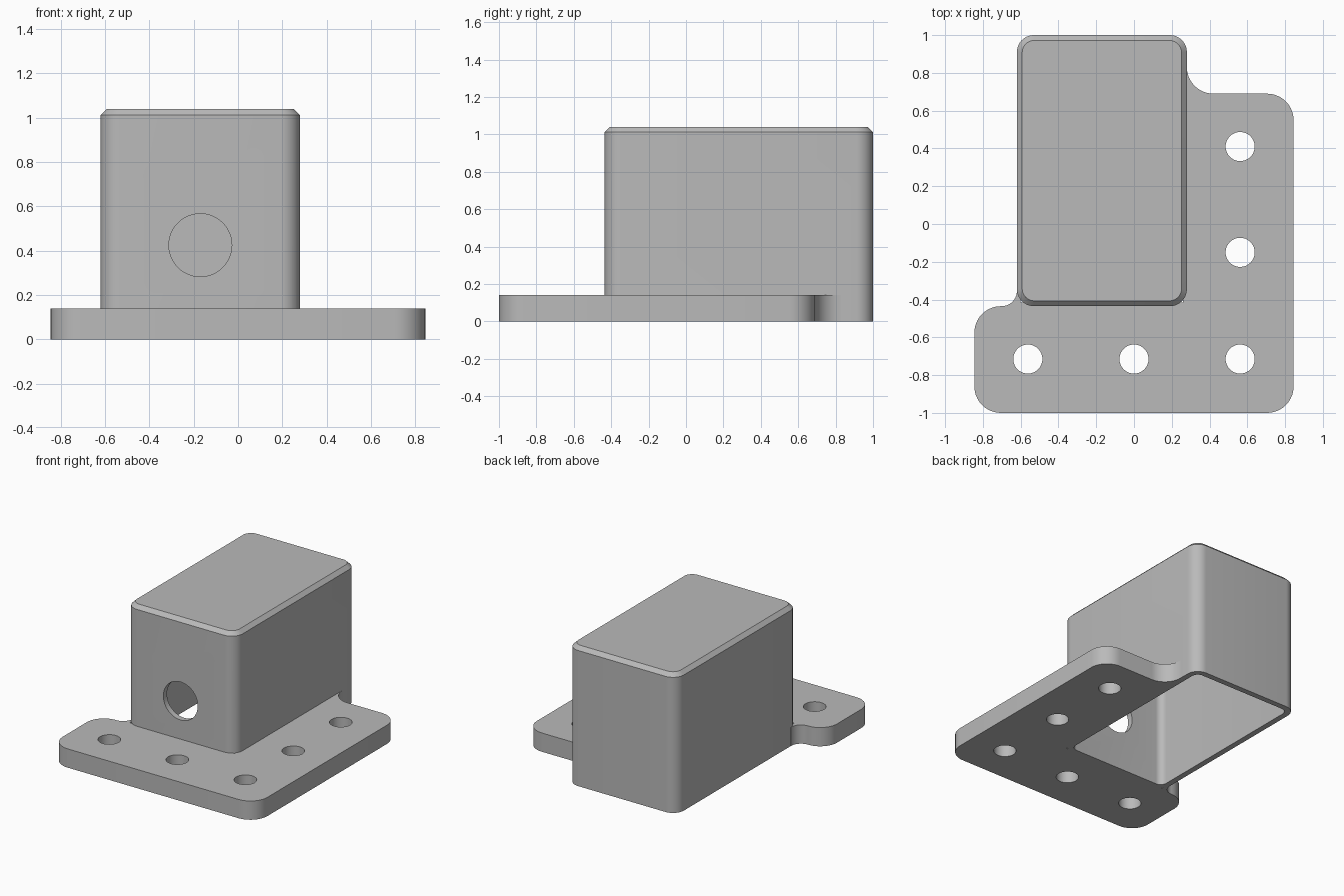
import bpy
from math import pi
from mathutils import Vector, Matrix
import bmesh

cube = bpy.data.objects.get("Cube")
if cube:
    bpy.data.objects.remove(cube, do_unlink=True)

grey = bpy.data.materials.new("Matte grey")
grey.use_nodes = True
tone = (0.49, 0.49, 0.49, 1)
grey.diffuse_color = tone
grey.node_tree.nodes["Principled BSDF"].inputs["Base Color"].default_value = tone


def rounded(corners, steps=10):
    """Round each (x, y, radius) corner; inward and outward corners both work."""
    out = []
    for i, (x, y, r) in enumerate(corners):
        p = Vector((x, y))
        if r == 0:
            out.append(p)
            continue
        a = (Vector(corners[i - 1][:2]) - p).normalized()
        b = (Vector(corners[(i + 1) % len(corners)][:2]) - p).normalized()
        # right-angle corners: sweep a quarter circle between the tangent points
        centre = p + (a + b) * r
        for k in range(steps + 1):
            t = Vector((k / steps * pi / 2, 0)).x
            m = Matrix.Rotation(t, 2) @ Vector((1, 0))
            out.append(centre - b * r * m.x - a * r * m.y)
    return out


def rounded_box(x0, x1, y0, y1, r):
    return rounded([(x0, y0, r), (x1, y0, r), (x1, y1, r), (x0, y1, r)])


def loft(name, rings):
    """Closed solid through a stack of (outline, height) rings."""
    bm = bmesh.new()
    loops = [[bm.verts.new((p.x, p.y, z)) for p in outline] for outline, z in rings]
    bm.faces.new(loops[0][::-1])
    bm.faces.new(loops[-1])
    n = len(loops[0])
    for lo, hi in zip(loops, loops[1:]):
        for i in range(n):
            j = (i + 1) % n
            bm.faces.new((lo[i], lo[j], hi[j], hi[i]))
    bmesh.ops.recalc_face_normals(bm, faces=bm.faces)
    mesh = bpy.data.meshes.new(name)
    bm.to_mesh(mesh)
    bm.free()
    mesh.materials.append(grey)
    obj = bpy.data.objects.new(name, mesh)
    bpy.context.collection.objects.link(obj)
    return obj


def drill(name, radius, depth, location, rotation=(0, 0, 0)):
    bpy.ops.mesh.primitive_cylinder_add(vertices=48, radius=radius, depth=depth,
                                        location=location, rotation=rotation)
    obj = bpy.context.object
    obj.name = name
    obj.data.materials.append(grey)
    obj.hide_render = True
    return obj


def combine(target, other, operation):
    bpy.context.view_layer.objects.active = target
    mod = target.modifiers.new("combine", 'BOOLEAN')
    mod.operation = operation
    mod.solver = 'EXACT'
    mod.object = other
    bpy.ops.object.modifier_apply(modifier=mod.name)
    bpy.data.objects.remove(other, do_unlink=True)


# Housing block with chamfered lid edge
L, R, F, B = -0.62, 0.28, -0.435, 1.0
WALL, CH, TOP = 0.043, 0.028, 1.04
outer = rounded_box(L, R, F, B, 0.09)
lid = rounded_box(L + CH, R - CH, F + CH, B - CH, 0.065)
housing = loft("housing_with_flange", [(outer, 0), (outer, TOP - CH), (lid, TOP)])

# Mounting flange, its filleted ends tucked into the housing walls
flange_outline = rounded([
    (-0.845, -1, 0.14), (0.845, -1, 0.14), (0.845, 0.69, 0.14), (R, 0.69, 0.14),
    (R, 0.83, 0), (R - 0.02, 0.83, 0), (R - 0.02, F + 0.02, 0),
    (L + 0.02, F + 0.02, 0), (L + 0.02, F + 0.085, 0), (L, F + 0.085, 0),
    (L, F, 0.08), (-0.845, F, 0.14)])
flange = loft("flange", [(flange_outline, 0), (flange_outline, 0.14)])
combine(housing, flange, 'UNION')

# Hollow interior, open underneath
inner = rounded_box(L + WALL, R - WALL, F + WALL, B - WALL, 0.05)
cavity = loft("cavity", [(inner, -0.2), (inner, TOP - WALL)])
combine(housing, cavity, 'DIFFERENCE')

# Cable hole in the front wall
combine(housing, drill("cable_hole", 0.142, 0.2, (-0.17, F, 0.425), (pi / 2, 0, 0)), 'DIFFERENCE')

# Screw holes along the two arms of the flange
for x, y in [(-0.562, -0.715), (0, -0.715), (0.562, -0.715), (0.562, -0.15), (0.562, 0.41)]:
    combine(housing, drill("screw_hole", 0.077, 0.5, (x, y, 0.07)), 'DIFFERENCE')

# Smooth round surfaces, crisp edges
bpy.ops.object.select_all(action='DESELECT')
housing.select_set(True)
bpy.context.view_layer.objects.active = housing
bpy.ops.object.shade_smooth_by_angle(angle=pi / 6)
